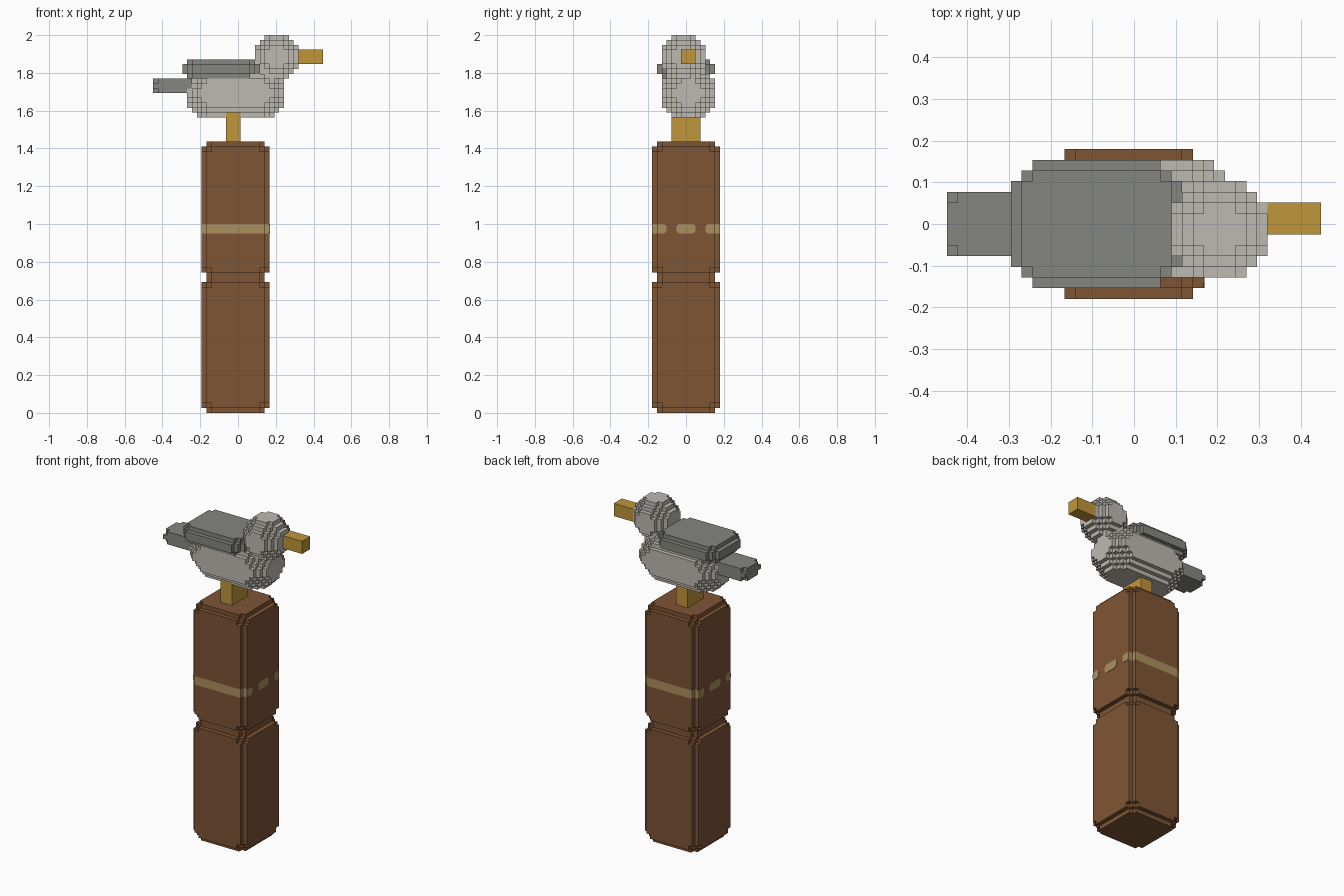
import bpy
import bmesh
import math
from itertools import product

if "Cube" in bpy.data.objects:
    bpy.data.objects.remove(bpy.data.objects["Cube"], do_unlink=True)

UNIT = 2 / 78                 # edge of one block
CENTRE = (17.5, 7, 0)         # grid point that lies at the world origin


def material(name, rgb):
    mat = bpy.data.materials.new(name)
    mat.use_nodes = True
    mat.diffuse_color = (*rgb, 1)
    mat.node_tree.nodes["Principled BSDF"].inputs["Base Color"].default_value = (*rgb, 1)
    return mat


brown = material("brown wood", (0.209, 0.091, 0.036))
tan = material("tan rope", (0.413, 0.279, 0.109))
light = material("light grey feathers", (0.515, 0.491, 0.445))
dark = material("dark grey feathers", (0.235, 0.238, 0.216))
yellow = material("yellow beak", (0.527, 0.305, 0.042))


def world(p):
    return tuple((a - c) * UNIT for a, c in zip(p, CENTRE))


def finish(name, bm, mats):
    mesh = bpy.data.meshes.new(name)
    bm.to_mesh(mesh)
    bm.free()
    for mat in mats:
        mesh.materials.append(mat)
    obj = bpy.data.objects.new(name, mesh)
    bpy.context.collection.objects.link(obj)
    return obj


def block(name, lo, hi, mats, radius=0, limit=0, paint=None):
    """Blocky box from lo to hi, its edges and corners stepped off within radius."""
    def kept(cell):
        depth = [min(c - a, b - 1 - c) for c, a, b in zip(cell, lo, hi)]
        return sum(max(0, radius - d) for d in depth) <= limit

    cells = {c for c in product(*(range(a, b) for a, b in zip(lo, hi))) if kept(c)}
    bm = bmesh.new()
    verts = {}

    def vert(p):
        if p not in verts:
            verts[p] = bm.verts.new(world(p))
        return verts[p]

    # Only the outer sides of the cells become faces
    for cell in sorted(cells):
        for axis, side in product(range(3), (0, 1)):
            beside = list(cell)
            beside[axis] += 2 * side - 1
            if tuple(beside) in cells:
                continue
            u, v = (axis + 1) % 3, (axis + 2) % 3
            corners = []
            for du, dv in ((0, 0), (1, 0), (1, 1), (0, 1)):
                p = list(cell)
                p[axis] += side
                p[u] += du
                p[v] += dv
                corners.append(vert(tuple(p)))
            face = bm.faces.new(corners if side else corners[::-1])
            face.material_index = paint(cell) if paint else 0
    bmesh.ops.dissolve_limit(bm, angle_limit=math.radians(1), verts=bm.verts[:],
                             edges=bm.edges[:], delimit={'MATERIAL', 'NORMAL'})
    return finish(name, bm, mats)


# Post: two rounded logs, the upper one with a band on its front and back
BAND = (37, 39)


def band(cell):
    return int(BAND[0] <= cell[2] < BAND[1] and not 2 <= cell[1] < 12)


block("lower_post", (10, 0, 0), (24, 14, 28), [brown], 2, 3)
block("upper_post", (10, 0, 28), (24, 14, 56), [brown, tan], 2, 3, band)


# Dashes of the band on the two end faces, as thin plates
def dash(name, x, out, y0, y1):
    z0, z1 = BAND
    c = 0.5
    outline = [(y0 + c, z0), (y1 - c, z0), (y1, z0 + c), (y1, z1 - c),
               (y1 - c, z1), (y0 + c, z1), (y0, z1 - c), (y0, z0 + c)]
    # the middle points coincide on a two-block band, so drop repeats
    outline = list(dict.fromkeys(outline))
    bm = bmesh.new()
    face = bm.faces.new([bm.verts.new(world((x, y, z))) for y, z in outline])
    moved = bmesh.ops.extrude_face_region(bm, geom=[face])["geom"]
    tips = [g for g in moved if isinstance(g, bmesh.types.BMVert)]
    bmesh.ops.translate(bm, verts=tips, vec=(out * 0.002, 0, 0))
    bmesh.ops.recalc_face_normals(bm, faces=bm.faces[:])
    finish(name, bm, [tan])


for end, x, out in (("left", 24, 1), ("right", 10, -1)):
    for n, (y0, y1) in enumerate(((1, 3), (5, 9), (11, 13))):
        dash(f"{end}_band_dash_{n + 1}", x, out, y0, y1)

# Bird standing on the post
block("legs", (15, 4, 56), (18, 10, 63), [yellow])
block("body", (7, 2, 61), (27, 13, 71), [light], 4, 6)
block("head", (21, 2, 69), (30, 11, 78), [light], 3, 4)
block("beak", (28, 6, 72), (35, 9, 75), [yellow])
block("wings", (6, 1, 69), (22, 13, 73), [dark], 2, 3)
block("tail", (0, 4, 66), (9, 10, 69), [dark], 1, 2)
